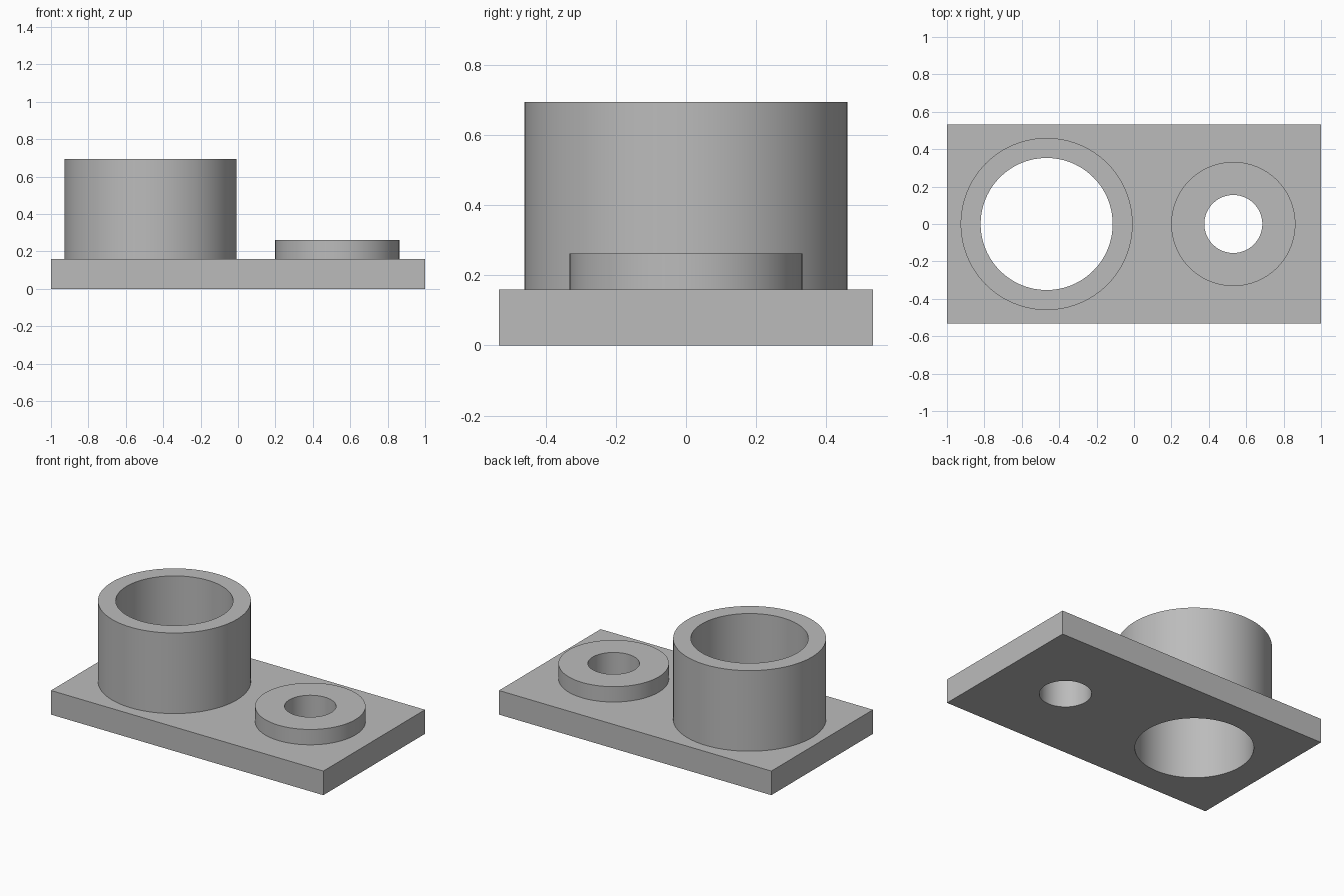
import bpy
from math import radians

cube = bpy.data.objects.get("Cube")
if cube:
    bpy.data.objects.remove(cube, do_unlink=True)

PLATE_TOP = 0.16
PLATE_DEPTH = 1.066
SIDES = 96

grey = bpy.data.materials.new("plain grey")
grey.use_nodes = True
colour = (0.5, 0.5, 0.5, 1)
grey.diffuse_color = colour
grey.node_tree.nodes["Principled BSDF"].inputs["Base Color"].default_value = colour


def cylinder(name, x, radius, bottom, top):
    bpy.ops.mesh.primitive_cylinder_add(
        vertices=SIDES, radius=radius, depth=top - bottom,
        location=(x, 0, (bottom + top) / 2))
    obj = bpy.context.object
    obj.name = name
    obj.data.materials.append(grey)
    return obj


def combine(target, tool, operation):
    mod = target.modifiers.new(tool.name, 'BOOLEAN')
    mod.operation = operation
    mod.solver = 'EXACT'
    mod.object = tool
    bpy.context.view_layer.objects.active = target
    bpy.ops.object.modifier_apply(modifier=mod.name)
    bpy.data.objects.remove(tool, do_unlink=True)


# Rectangular base plate
bpy.ops.mesh.primitive_cube_add(size=1, location=(0, 0, PLATE_TOP / 2))
plate = bpy.context.object
plate.name = "base_plate_with_bosses"
plate.scale = (2, PLATE_DEPTH, PLATE_TOP)
bpy.ops.object.transform_apply(location=False, rotation=False, scale=True)
plate.data.materials.append(grey)

# Tall sleeve and low boss, each bored through the plate
bosses = [
    ("tall_sleeve", -0.467, 0.46, 0.353, 0.695),
    ("low_boss", 0.531, 0.332, 0.155, 0.262),
]
for name, x, outer, inner, top in bosses:
    combine(plate, cylinder(name, x, outer, PLATE_TOP / 2, top), 'UNION')
    combine(plate, cylinder(name + "_bore", x, inner, -0.1, top + 0.1), 'DIFFERENCE')

# Smooth curved walls with crisp rims
bpy.ops.object.select_all(action='DESELECT')
plate.select_set(True)
bpy.context.view_layer.objects.active = plate
bpy.ops.object.shade_smooth_by_angle(angle=radians(30))
